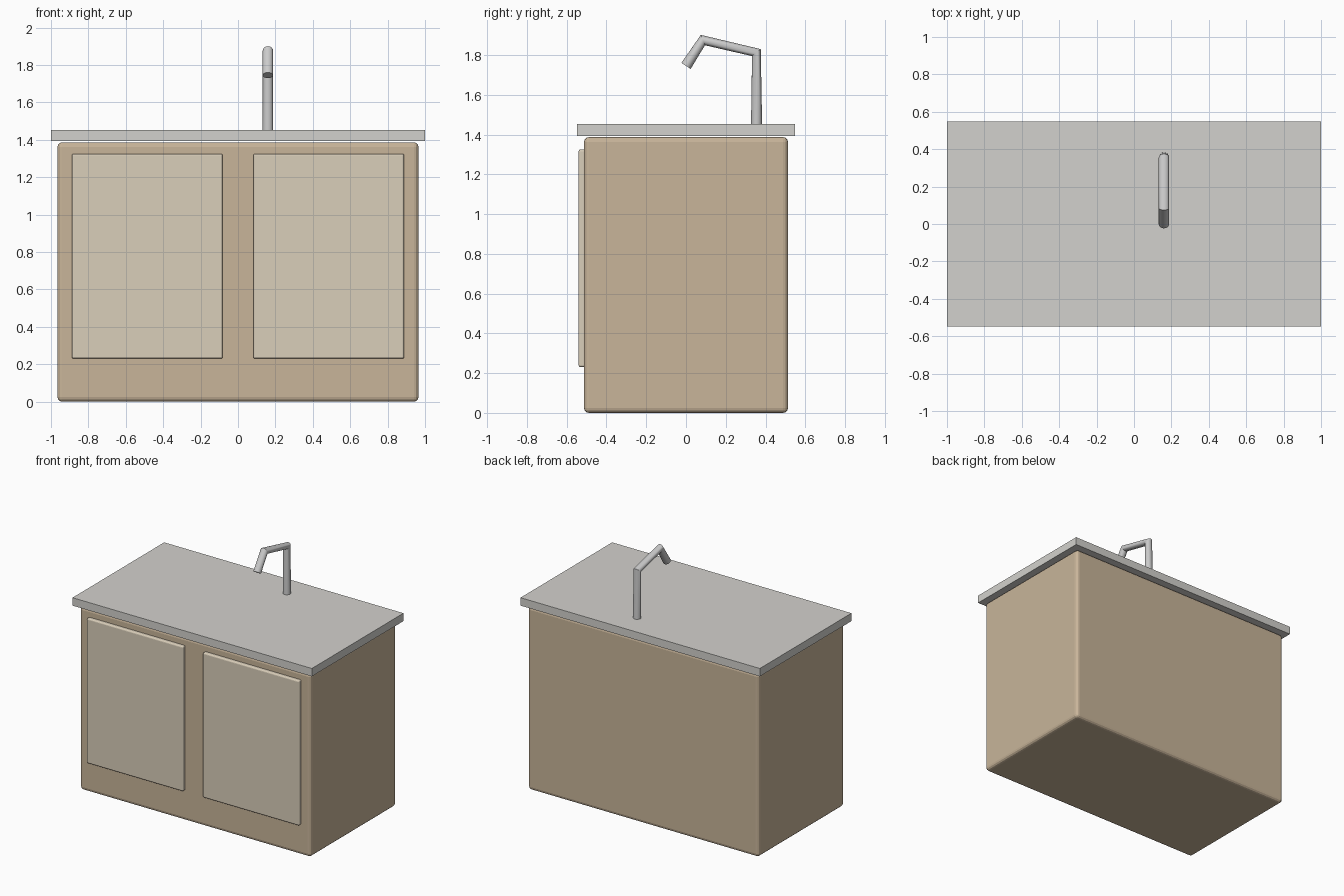
import bpy

if "Cube" in bpy.data.objects:
    bpy.data.objects.remove(bpy.data.objects["Cube"])

def material(name, color):
    m = bpy.data.materials.new(name)
    m.diffuse_color = color
    m.use_nodes = True
    m.node_tree.nodes["Principled BSDF"].inputs["Base Color"].default_value = m.diffuse_color
    return m

def box(name, lo, hi, mat=None, bevel=0.0):
    center = [(a + b) / 2 for a, b in zip(lo, hi)]
    bpy.ops.mesh.primitive_cube_add(size=1, location=center)
    ob = bpy.context.object
    ob.name = name
    ob.scale = [b - a for a, b in zip(lo, hi)]
    bpy.ops.object.transform_apply(location=False, rotation=False, scale=True)
    if mat:
        ob.data.materials.append(mat)
    if bevel:
        mod = ob.modifiers.new("rounded_edges", 'BEVEL')
        mod.width = bevel
        mod.segments = 3
    return ob

wood = material("wood", (0.58, 0.46, 0.32, 1))
door_wood = material("door_wood", (0.70, 0.62, 0.49, 1))
stone = material("stone", (0.65, 0.64, 0.61, 1))

# Cabinet body and countertop
box("cabinet", (-0.965, -0.513, 0), (0.965, 0.513, 1.387), wood, 0.025)
box("countertop", (-1, -0.547, 1.393), (1, 0.547, 1.453), stone)

# Pair of door panels, slightly proud of the front
for side, x in (("left", -0.485), ("right", 0.485)):
    box(side + "_door", (x - 0.403, -0.54, 0.23), (x + 0.403, -0.505, 1.325),
        door_wood, 0.01)

# Tap: round tube along an angular path
path = [(0.355, 1.44), (0.354, 1.812), (0.085, 1.875), (0.0, 1.745)]
curve = bpy.data.curves.new("tap", 'CURVE')
curve.dimensions = '3D'
curve.bevel_depth = 0.028
curve.bevel_resolution = 6
curve.use_fill_caps = True
spline = curve.splines.new('POLY')
spline.points.add(len(path) - 1)
for p, (y, z) in zip(spline.points, path):
    p.co = (0.16, y, z, 1)
tap = bpy.data.objects.new("tap", curve)
bpy.context.collection.objects.link(tap)
bpy.ops.object.select_all(action='DESELECT')
tap.select_set(True)
bpy.context.view_layer.objects.active = tap
bpy.ops.object.convert(target='MESH')
bpy.ops.object.shade_smooth_by_angle()
